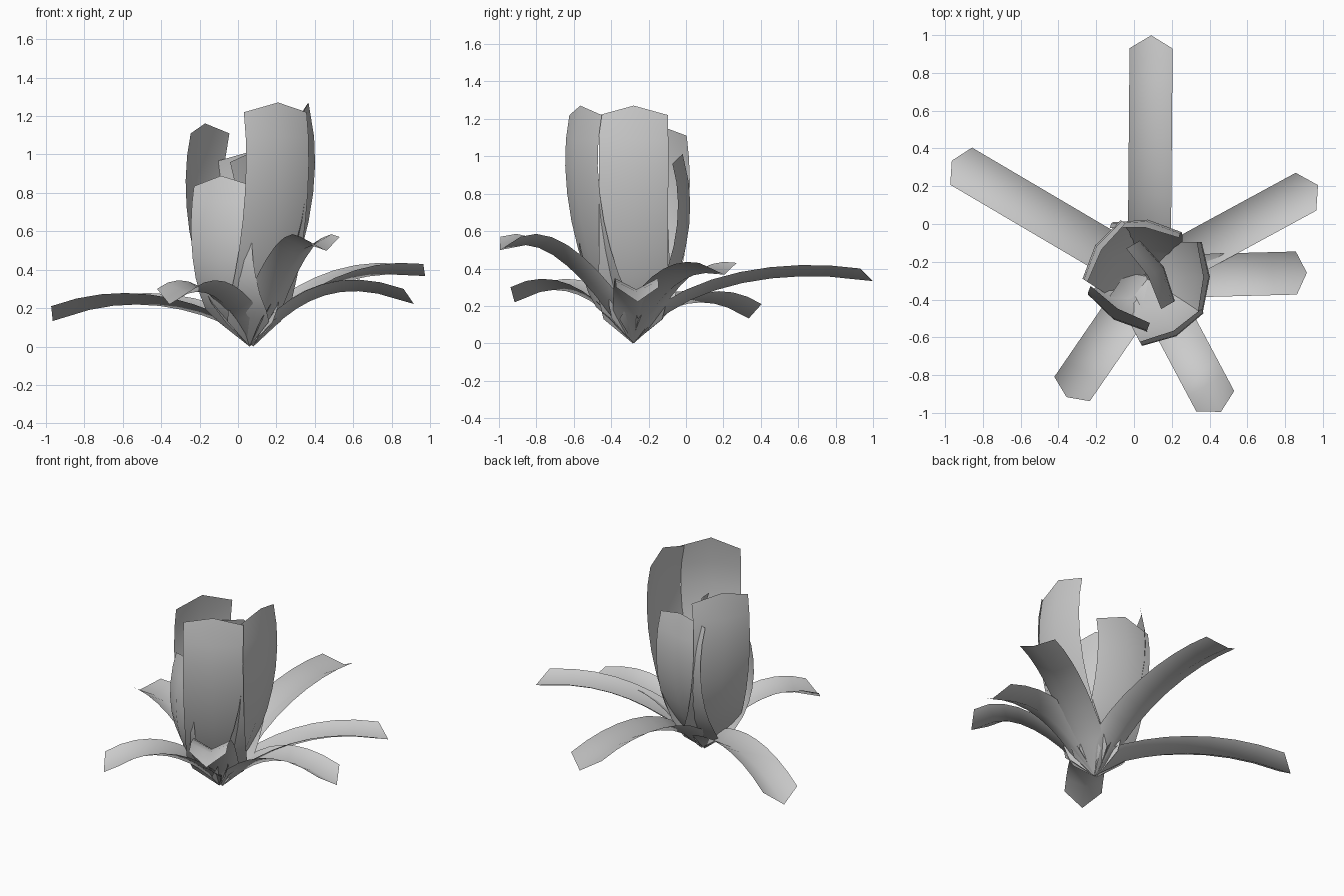
import bpy
import math
from mathutils import Vector
from mathutils.geometry import interpolate_bezier

if "Cube" in bpy.data.objects:
    bpy.data.objects.remove(bpy.data.objects["Cube"], do_unlink=True)

grey = bpy.data.materials.new("plain grey")
grey.use_nodes = True
colour = (0.6, 0.6, 0.6, 1)
grey.diffuse_color = colour
grey.node_tree.nodes["Principled BSDF"].inputs["Base Color"].default_value = colour

LEAF_ROOT = Vector((0.08, -0.28, 0))
PETAL_ROOT = Vector((0.06, -0.285, 0))
ROWS = 9


def blade(name, root, angle, inner, outer, end, half_width, base_width, cup, tip, lean=0):
    """Creased strip following a curve of (radius, height), blunt point at both ends."""
    a = math.radians(angle)
    out = Vector((math.cos(a), math.sin(a), 0))
    side = Vector((-out.y, out.x, 0))
    points = [Vector((r, 0, z)) for r, z in ((0.05, 0.13), inner, outer, end)]
    path = interpolate_bezier(*points, ROWS)

    def place(p, across):
        return root + out * p.x + side * (across + lean * p.z) + Vector((0, 0, p.z))

    verts = []
    for i, p in enumerate(path):
        tangent = (path[min(i + 1, ROWS - 1)] - path[max(i - 1, 0)]).normalized()
        middle = p + Vector((tangent.z, 0, -tangent.x)) * cup
        if i == 0:
            middle = Vector((0, 0, 0))
        elif i == ROWS - 1:
            middle += tangent * tip
        width = half_width * (base_width if i == 0 else 1)
        verts += [place(p, -width), place(middle, 0), place(p, width)]

    faces = []
    for i in range(ROWS - 1):
        for j in (0, 1):
            k = 3 * i + j
            faces.append((k + 3, k + 4, k + 1, k))
    mesh = bpy.data.meshes.new(name)
    mesh.from_pydata(verts, [], faces)
    mesh.materials.append(grey)
    mesh.shade_smooth()
    obj = bpy.data.objects.new(name, mesh)
    bpy.context.collection.objects.link(obj)


# Spreading leaves: angle, two curve handles, end
leaves = {
    "leaf_back": (89.5, (0.3, 0.38), (0.8, 0.46), (1.21, 0.4)),
    "leaf_back_right": (149.5, (0.35, 0.27), (0.75, 0.34), (1.155, 0.21)),
    "leaf_back_left": (28.5, (0.25, 0.3), (0.55, 0.47), (0.945, 0.43)),
    "leaf_left": (1.5, (0.22, 0.3), (0.45, 0.42), (0.78, 0.3)),
    "leaf_front_left": (-62, (0.2, 0.33), (0.5, 0.66), (0.745, 0.57)),
    "leaf_front_right": (-124.5, (0.2, 0.28), (0.45, 0.42), (0.72, 0.3)),
}
for name, (angle, inner, outer, end) in leaves.items():
    blade(name, LEAF_ROOT, angle, inner, outer, end, 0.114, 1, 0.06, 0.075)

# Upright petals: angle, radius at the top, height, radius of the lower handle, sideways lean
petals = {
    "petal_front_left": (-62, 0.285, 1.22, 0.25, 0),
    "petal_left": (1, 0.275, 1.22, 0.25, 0),
    "petal_back_right": (147, 0.245, 1.11, 0.25, 0),
    "petal_back": (82, 0.235, 0.96, 0.24, 0.04),
    "petal_front_right": (-122, 0.19, 0.835, 0.26, -0.045),
    "petal_inner": (30, -0.01, 0.96, 0.1, 0),
}
for name, (angle, radius, height, low, lean) in petals.items():
    blade(name, PETAL_ROOT, angle, (low, height * 0.33), (radius + 0.08, height * 0.73),
          (radius, height), 0.185, 0.85, 0.04, 0.045, lean)
